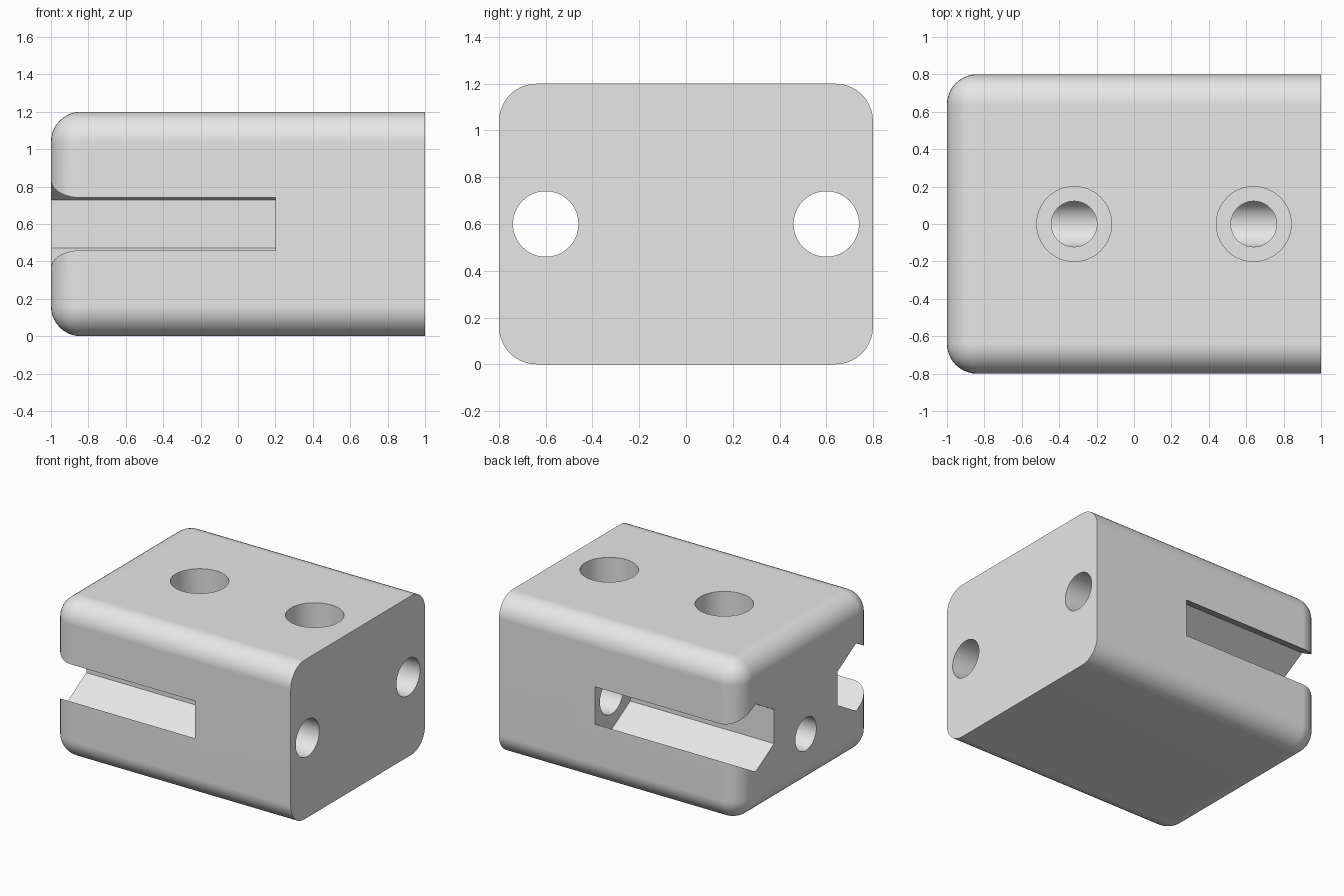
import bpy, bmesh, math
from mathutils import Matrix, Vector

cube = bpy.data.objects.get("Cube")
if cube:
    bpy.data.objects.remove(cube, do_unlink=True)

grey = bpy.data.materials.new("plain grey")
grey.use_nodes = True
grey.diffuse_color = (0.8, 0.8, 0.8, 1)
grey.node_tree.nodes["Principled BSDF"].inputs["Base Color"].default_value = (0.8, 0.8, 0.8, 1)


def make_object(name, bm):
    mesh = bpy.data.meshes.new(name)
    bmesh.ops.recalc_face_normals(bm, faces=bm.faces)
    bm.to_mesh(mesh)
    bm.free()
    mesh.materials.append(grey)
    obj = bpy.data.objects.new(name, mesh)
    bpy.context.collection.objects.link(obj)
    return obj


def prism(name, start, end, radius, sides=64, spin=0.0):
    """Closed prism running between two points."""
    start, end = Vector(start), Vector(end)
    axis = end - start
    turn = axis.to_track_quat('Z', 'Y').to_matrix().to_4x4()
    place = Matrix.Translation((start + end) / 2) @ turn @ Matrix.Rotation(spin, 4, 'Z')
    bm = bmesh.new()
    bmesh.ops.create_cone(bm, cap_ends=True, segments=sides, radius1=radius,
                          radius2=radius, depth=axis.length, matrix=place)
    return make_object(name, bm)


# Block, rounded on every edge except around its flat +x end
bm = bmesh.new()
bmesh.ops.create_cube(bm, size=1, matrix=Matrix.Translation((0, 0, 0.6))
                      @ Matrix.Diagonal((2, 1.6, 1.2, 1)))
edges = [e for e in bm.edges if any(v.co.x < 0 for v in e.verts)]
bmesh.ops.bevel(bm, geom=edges, offset=0.16, segments=10, profile=0.5,
                affect='EDGES', clamp_overlap=True)
block = make_object("clamp_block", bm)

cutters = []

# Hexagonal side slots, each with a round hole on to the flat end
for side, y in (("left", 0.6), ("right", -0.6)):
    slot = prism(side + "_slot", (-1.2, y, 0.6), (0.2, y, 0.6), 0.256, 6)
    # Stand the hexagon on a corner, so that its inner wall is upright
    top = max((v.co.z for v in slot.data.vertices))
    if top < 0.6 + 0.25:
        bpy.data.objects.remove(slot, do_unlink=True)
        slot = prism(side + "_slot", (-1.2, y, 0.6), (0.2, y, 0.6), 0.256, 6, math.pi / 6)
    cutters.append(slot)
    cutters.append(prism(side + "_rod_hole", (0.1, y, 0.6), (1.2, y, 0.6), 0.14))

# Central blind bore from the rounded end
cutters.append(prism("centre_bore", (-1.2, 0, 0.4), (0.82, 0, 0.4), 0.125))

# Stepped holes from the top down to the bore
for x in (-0.32, 0.64):
    cutters.append(prism("wide_hole", (x, 0, 0.7), (x, 0, 1.4), 0.2))
    cutters.append(prism("narrow_hole", (x, 0, 0.4), (x, 0, 0.9), 0.122))

for cutter in cutters:
    cutter.hide_render = True
    mod = block.modifiers.new(cutter.name, 'BOOLEAN')
    mod.operation = 'DIFFERENCE'
    mod.solver = 'EXACT'
    mod.object = cutter

# Bake the cuts and drop the cutters
bpy.context.view_layer.update()
depsgraph = bpy.context.evaluated_depsgraph_get()
cut_mesh = bpy.data.meshes.new_from_object(block.evaluated_get(depsgraph))
block.modifiers.clear()
block.data = cut_mesh
cut_mesh.materials.clear()
cut_mesh.materials.append(grey)
for face in cut_mesh.polygons:
    face.material_index = 0
for cutter in cutters:
    bpy.data.objects.remove(cutter, do_unlink=True)

# Smooth curved faces, crisp cut edges
bpy.ops.object.select_all(action='DESELECT')
block.select_set(True)
bpy.context.view_layer.objects.active = block
bpy.ops.object.shade_smooth_by_angle(angle=math.radians(30))
weighted = block.modifiers.new("even_shading", 'WEIGHTED_NORMAL')
weighted.keep_sharp = True
